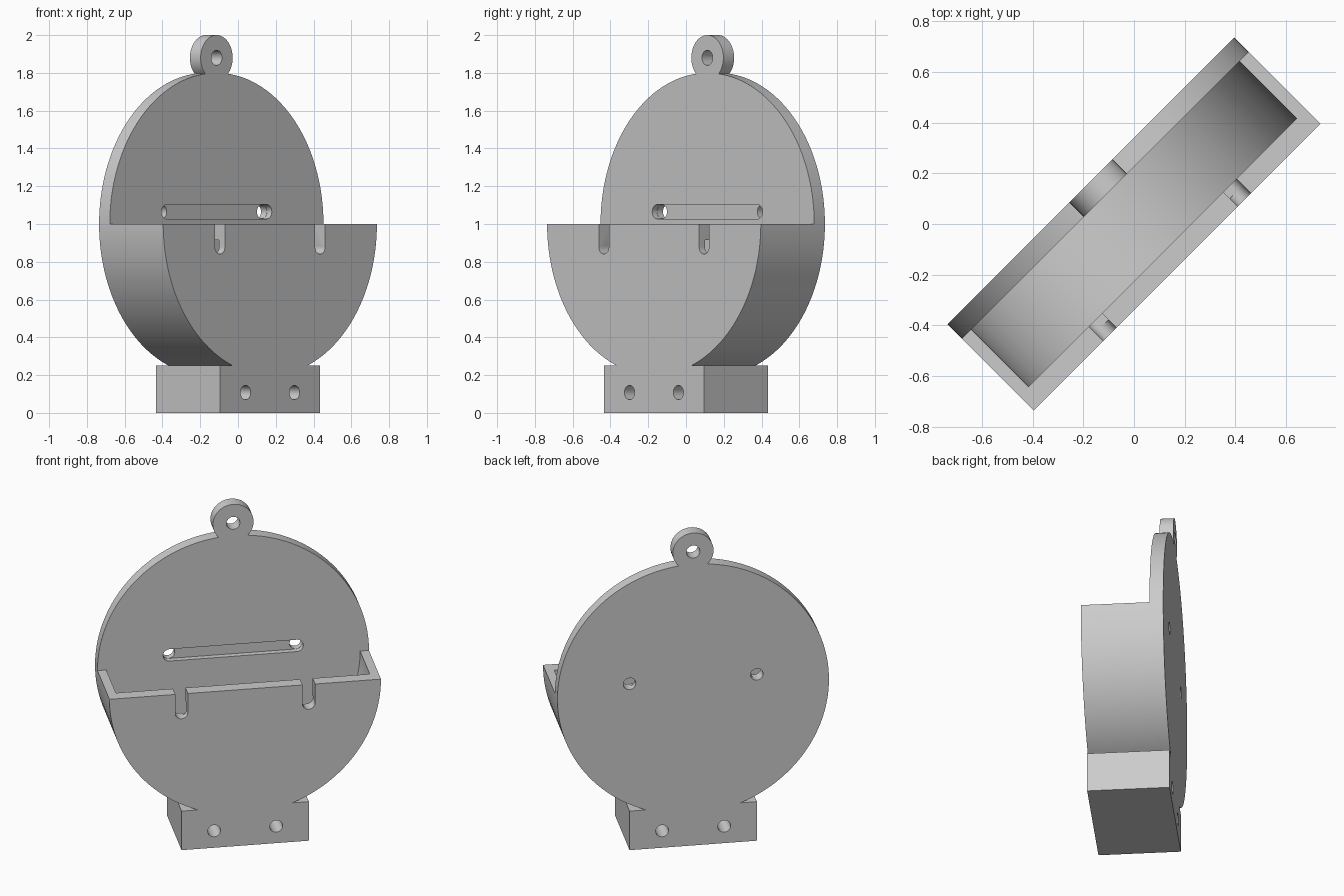
import bpy, bmesh
from math import pi, sin, cos, asin, atan2, radians
from mathutils import Matrix

cube = bpy.data.objects.get("Cube")
if cube:
    bpy.data.objects.remove(cube, do_unlink=True)

# Main sizes
R, CZ = 0.80, 1.0            # round body
HALF, WALL = 0.24, 0.08      # half depth, plate thickness
BASE_W, BASE_H = 0.375, 0.25
TAB_R, TAB_Z = 0.12, 1.88
HOLE = 0.038
STRAP_X = 0.375              # sideways position of strap holes and notches
BACK_Z, FRONT_Z = 1.065, 0.878
GROOVE = 0.036
TURN = Matrix.Rotation(pi / 4, 4, "Z")

grey = bpy.data.materials.new("light grey plastic")
grey.use_nodes = True
colour = (0.6, 0.6, 0.6, 1)
grey.diffuse_color = colour
grey.node_tree.nodes["Principled BSDF"].inputs["Base Color"].default_value = colour


def arc(cx, cz, r, a0, a1, n):
    steps = [a0 + (a1 - a0) * i / n for i in range(n + 1)]
    return [(cx + r * cos(a), cz + r * sin(a)) for a in steps]


def circle(cx, cz, r, n=40):
    return arc(cx, cz, r, 0, 2 * pi, n)[:-1]


def prism(name, outline, y0, y1):
    """Extrude an x-z outline from y0 to y1, then turn it into place."""
    bm = bmesh.new()
    face = bm.faces.new([bm.verts.new((x, y0, z)) for x, z in outline])
    out = bmesh.ops.extrude_face_region(bm, geom=[face])
    moved = [v for v in out["geom"] if isinstance(v, bmesh.types.BMVert)]
    bmesh.ops.translate(bm, verts=moved, vec=(0, y1 - y0, 0))
    bmesh.ops.recalc_face_normals(bm, faces=bm.faces)
    bm.transform(TURN)
    mesh = bpy.data.meshes.new(name)
    bm.to_mesh(mesh)
    bm.free()
    mesh.materials.append(grey)
    obj = bpy.data.objects.new(name, mesh)
    bpy.context.collection.objects.link(obj)
    return obj


def cut(target, outline, y0, y1):
    cutter = prism("cutter", outline, y0, y1)
    cutter.hide_render = True
    mod = target.modifiers.new("cut", "BOOLEAN")
    mod.operation, mod.solver, mod.object = "DIFFERENCE", "EXACT", cutter
    bpy.context.view_layer.objects.active = target
    bpy.ops.object.modifier_apply(modifier=mod.name)
    bpy.data.objects.remove(cutter, do_unlink=True)


# Silhouette: foot block, round body and hanging tab in one outline
low = asin((BASE_H - CZ) / R)
lift = TAB_Z - CZ
join_z = (R * R - TAB_R ** 2 + lift ** 2) / (2 * lift)
join_x = (R * R - join_z ** 2) ** 0.5
high = atan2(join_z, join_x)
tab_a = atan2(join_z - lift, join_x)
outline = [(-BASE_W, 0), (BASE_W, 0), (BASE_W, BASE_H)]
outline += arc(0, CZ, R, low, high, 72)
outline += arc(0, TAB_Z, TAB_R, tab_a, pi - tab_a, 48)[1:-1]
outline += arc(0, CZ, R, pi - high, pi - low, 72)
outline += [(-BASE_W, BASE_H)]
body = prism("wall_holder_body", outline, -HALF, HALF)

# Pocket, open at the top, leaving the back plate standing
inner = HALF - WALL
pocket = arc(0, CZ, 0.748, pi, 2 * pi, 96) + [(1, CZ), (1, 2.2), (-1, 2.2), (-1, CZ)]
cut(body, pocket, -inner, inner)
cut(body, [(-1.1, CZ), (1.1, CZ), (1.1, 2.3), (-1.1, 2.3)], -0.5, 0)

# Hanging hole
cut(body, circle(0, TAB_Z, 0.04), 0, 0.5)

# Strap grooves on the inner faces of both plates
for z, y0, y1 in ((BACK_Z, 0, inner + GROOVE), (FRONT_Z, -inner - GROOVE, 0)):
    slot = arc(STRAP_X, z, HOLE, -pi / 2, pi / 2, 20)
    slot += arc(-STRAP_X, z, HOLE, pi / 2, 3 * pi / 2, 20)
    cut(body, slot, y0, y1)

for side in (-1, 1):
    # Strap holes in the back plate
    cut(body, circle(side * STRAP_X, BACK_Z, HOLE - 0.001), 0, 0.5)
    # Round-bottomed notches in the front plate
    x, r = side * STRAP_X, HOLE - 0.001
    notch = arc(x, FRONT_Z, r, pi, 2 * pi, 20) + [(x + r, 1.2), (x - r, 1.2)]
    cut(body, notch, -0.5, 0)
    # Screw holes through the foot
    cut(body, circle(side * 0.183, 0.108, HOLE), -0.5, 0.5)

# Smooth curved walls, crisp edges
bpy.ops.object.select_all(action="DESELECT")
body.select_set(True)
bpy.context.view_layer.objects.active = body
bpy.ops.object.shade_smooth_by_angle(angle=radians(30))
